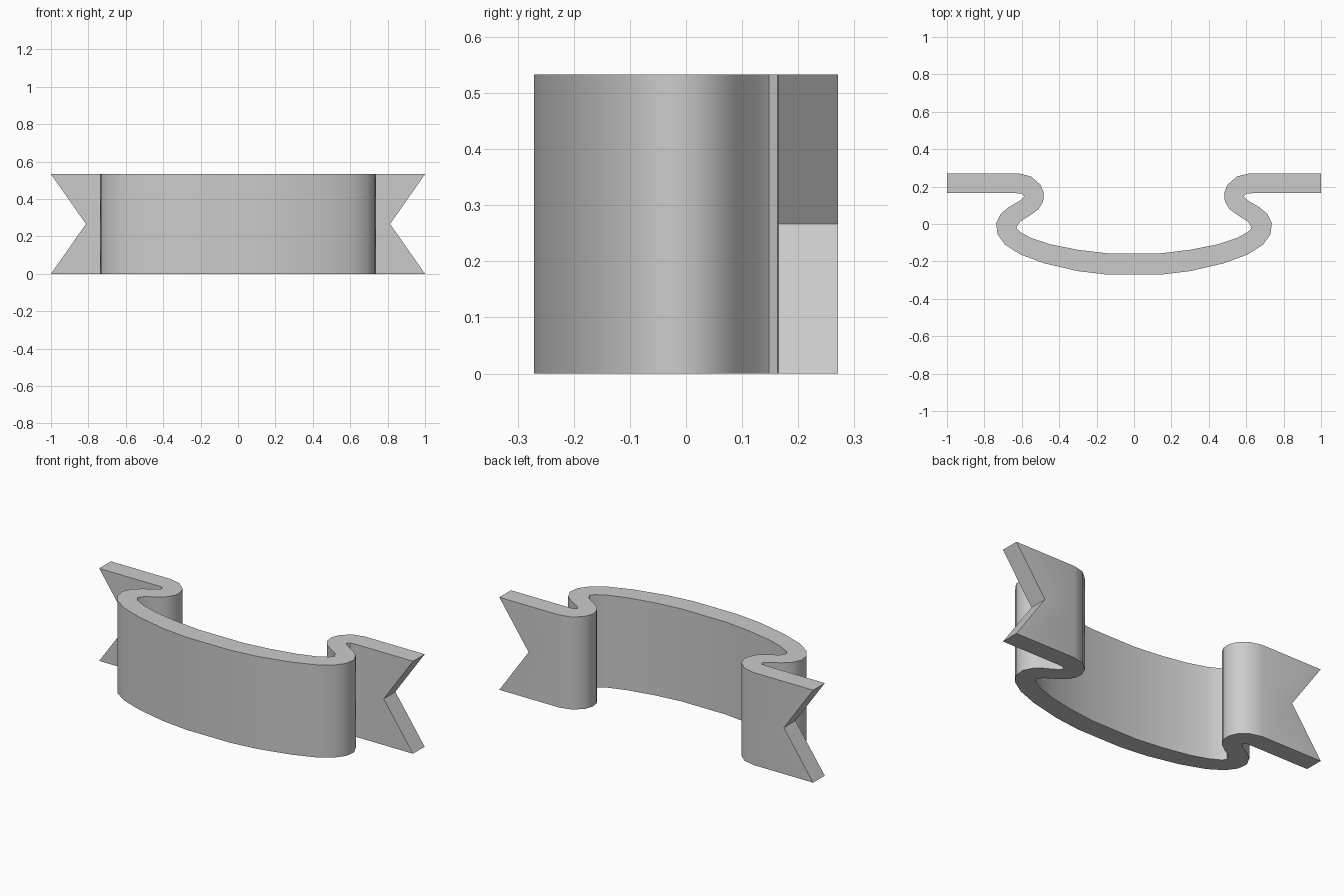
import bpy, bmesh, math

if "Cube" in bpy.data.objects:
    bpy.data.objects.remove(bpy.data.objects["Cube"])

HEIGHT, NOTCH_X = 0.533, 0.813

# Right half of the ribbon seen from above: front surface, centre to tail tip
front = [(0.14, -0.271), (0.30, -0.252), (0.48, -0.21), (0.61, -0.162), (0.69, -0.11),
         (0.73, -0.055), (0.737, 0.005), (0.712, 0.055), (0.67, 0.09), (0.61, 0.125),
         (0.587, 0.148), (0.60, 0.163), (0.64, 0.165), (1.0, 0.165)]
# Back surface, tail tip to centre
back = [(1.0, 0.271), (0.62, 0.271), (0.55, 0.254), (0.50, 0.21), (0.482, 0.165),
        (0.486, 0.12), (0.51, 0.08), (0.55, 0.05), (0.61, 0.012), (0.629, -0.02),
        (0.61, -0.042), (0.55, -0.075), (0.45, -0.108), (0.30, -0.138), (0.14, -0.157)]
half = front + back
outline = half + [(-x, y) for x, y in reversed(half)]

# Ribbon: three levels of the outline, the middle one pulled in at the tails
bm = bmesh.new()
levels = []
for z in (0, HEIGHT / 2, HEIGHT):
    ring = []
    for x, y in outline:
        if abs(x) == 1.0 and 0 < z < HEIGHT:
            x = math.copysign(NOTCH_X, x)
        ring.append(bm.verts.new((x, y, z)))
    levels.append(ring)
n = len(outline)
for low, high in zip(levels, levels[1:]):
    for i in range(n):
        j = (i + 1) % n
        bm.faces.new((low[i], low[j], high[j], high[i]))
bm.faces.new(levels[0][::-1])
bm.faces.new(levels[-1])
bmesh.ops.recalc_face_normals(bm, faces=bm.faces)

mesh = bpy.data.meshes.new("ribbon_banner")
bm.to_mesh(mesh)
bm.free()
ribbon = bpy.data.objects.new("ribbon_banner", mesh)
bpy.context.collection.objects.link(ribbon)

# Plain grey
grey = bpy.data.materials.new("light grey")
grey.diffuse_color = (0.6, 0.6, 0.6, 1)
grey.use_nodes = True
grey.node_tree.nodes["Principled BSDF"].inputs["Base Color"].default_value = grey.diffuse_color
mesh.materials.append(grey)

# Smooth folds, sharp rims
bpy.context.view_layer.objects.active = ribbon
ribbon.select_set(True)
bpy.ops.object.shade_smooth_by_angle(angle=math.radians(40))
